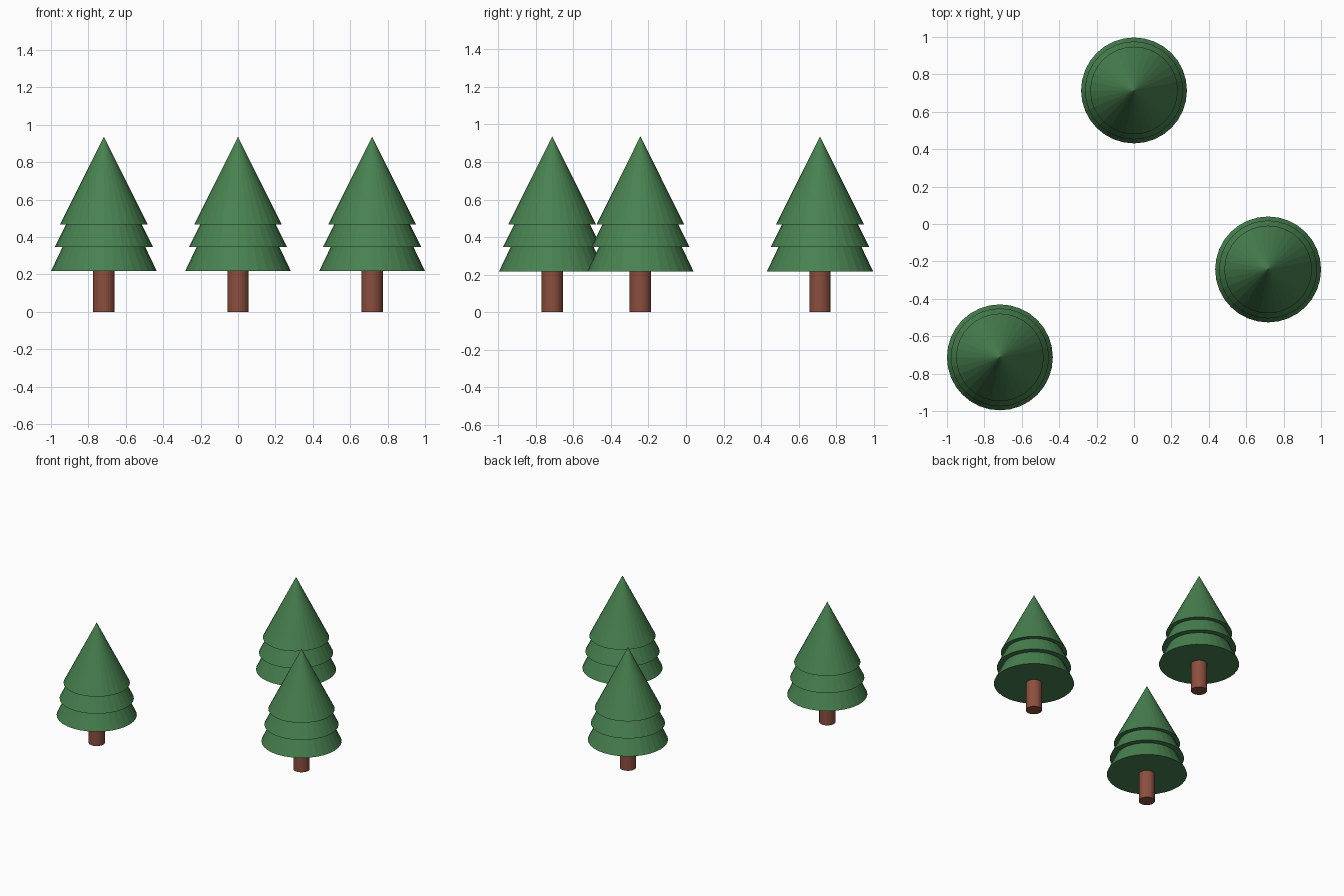
import bpy

if "Cube" in bpy.data.objects:
    bpy.data.objects.remove(bpy.data.objects["Cube"])

SIDES = 32


def material(name, rgb):
    mat = bpy.data.materials.new(name)
    mat.diffuse_color = (*rgb, 1)
    mat.use_nodes = True
    mat.node_tree.nodes["Principled BSDF"].inputs["Base Color"].default_value = mat.diffuse_color
    return mat


green = material("foliage_green", (0.065, 0.22, 0.08))
brown = material("bark_brown", (0.26, 0.078, 0.05))


def cone(name, x, y, z0, z1, r0, r1, mat):
    bpy.ops.mesh.primitive_cone_add(vertices=SIDES, radius1=r0, radius2=r1,
                                    depth=z1 - z0, location=(x, y, (z0 + z1) / 2))
    obj = bpy.context.object
    obj.name = name
    obj.data.materials.append(mat)
    return obj


# Foliage tiers: name, base height, apex height, base radius
TIERS = [
    ("lower_foliage", 0.217, 0.81, 0.283),
    ("middle_foliage", 0.347, 0.87, 0.262),
    ("upper_foliage", 0.467, 0.936, 0.234),
]

# Three identical pine trees
TREES = [("left", -0.717, -0.713), ("back", 0.0, 0.714), ("right", 0.717, -0.243)]

for label, x, y in TREES:
    # Trunk, ending just inside the lowest tier
    cone(f"{label}_trunk", x, y, 0, 0.23, 0.057, 0.057, brown)
    # Stacked closed cones
    for part, z0, z1, radius in TIERS:
        cone(f"{label}_{part}", x, y, z0, z1, radius, 0, green)
